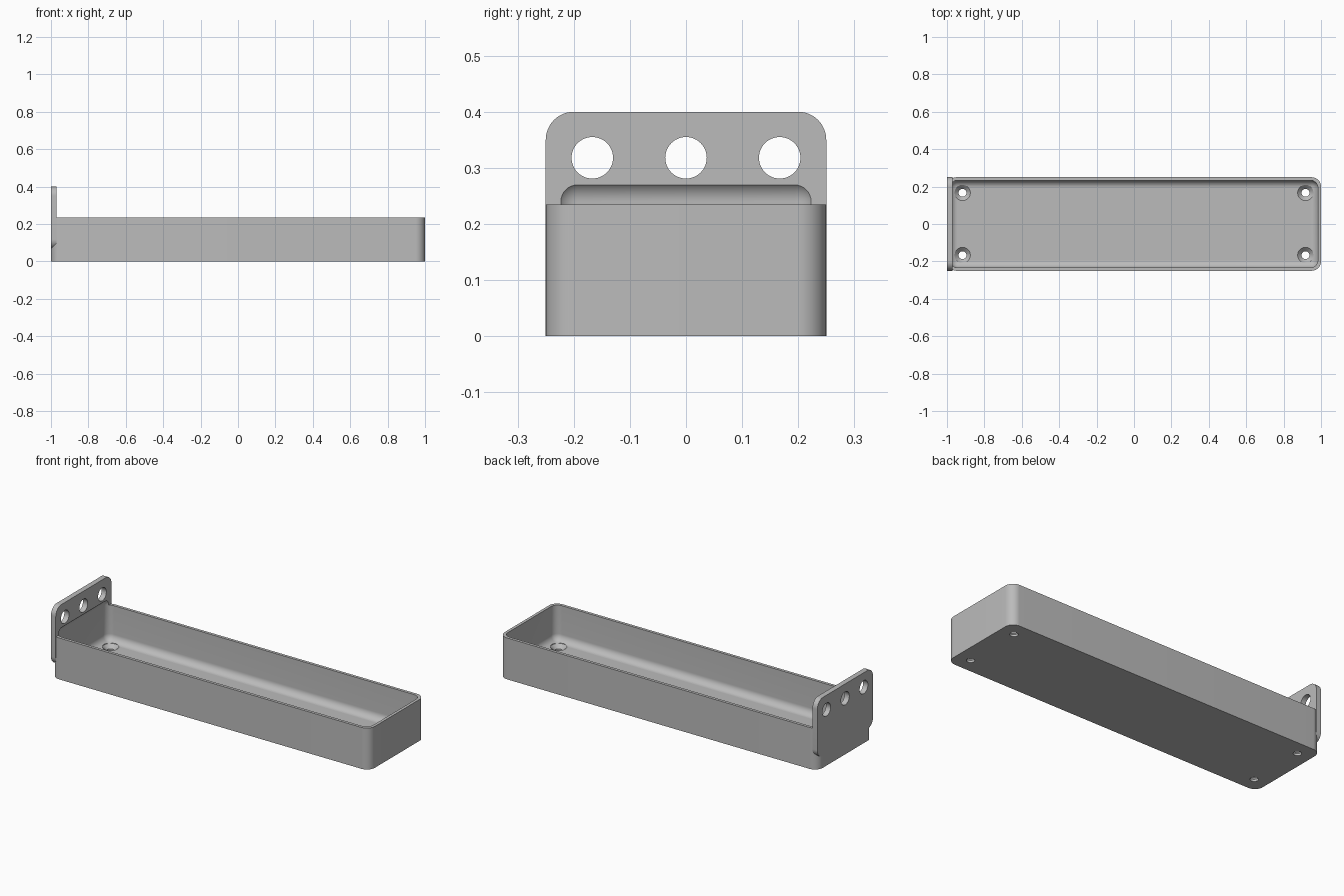
import bpy, bmesh, math
from mathutils import Matrix, Vector

old = bpy.data.objects.get("Cube")
if old:
    bpy.data.objects.remove(old, do_unlink=True)

grey = bpy.data.materials.new("plain grey")
grey.use_nodes = True
grey.diffuse_color = (0.5, 0.5, 0.5, 1)
grey.node_tree.nodes["Principled BSDF"].inputs["Base Color"].default_value = (0.5, 0.5, 0.5, 1)


def make_object(name, bm):
    bmesh.ops.recalc_face_normals(bm, faces=bm.faces)
    mesh = bpy.data.meshes.new(name)
    bm.to_mesh(mesh)
    bm.free()
    mesh.materials.append(grey)
    obj = bpy.data.objects.new(name, mesh)
    bpy.context.collection.objects.link(obj)
    return obj


def rounded_box(name, low, high, radius, axis=None):
    """Box with edges along one axis (or all edges) rounded."""
    low, high = Vector(low), Vector(high)
    bm = bmesh.new()
    bmesh.ops.create_cube(bm, size=1)
    bmesh.ops.scale(bm, vec=high - low, verts=bm.verts)
    bmesh.ops.translate(bm, vec=(low + high) / 2, verts=bm.verts)
    edges = [e for e in bm.edges if axis is None or
             abs((e.verts[0].co - e.verts[1].co).normalized()[axis]) > 0.9]
    bmesh.ops.bevel(bm, geom=edges, offset=radius, segments=12,
                    profile=0.5, affect='EDGES')
    return make_object(name, bm)


def turned(name, profile, matrix):
    """Solid of revolution about local z."""
    bm = bmesh.new()
    verts = [bm.verts.new((r, 0, z)) for r, z in profile]
    edges = [bm.edges.new(pair) for pair in zip(verts, verts[1:])]
    bmesh.ops.spin(bm, geom=verts + edges, cent=(0, 0, 0), axis=(0, 0, 1),
                   angle=math.tau, steps=48)
    bmesh.ops.remove_doubles(bm, verts=bm.verts, dist=1e-5)
    bm.transform(matrix)
    return make_object(name, bm)


def boolean(target, other, operation):
    mod = target.modifiers.new(operation.lower(), 'BOOLEAN')
    mod.operation = operation
    mod.solver = 'EXACT'
    mod.object = other
    bpy.context.view_layer.objects.active = target
    bpy.ops.object.modifier_apply(modifier=mod.name)
    bpy.data.objects.remove(other, do_unlink=True)


WALL, FLOOR = 0.0167, 0.0333

# Tray body and hanging plate
tray = rounded_box("tray", (-1, -0.25, 0), (1, 0.25, 0.235), 0.05, axis=2)
plate = rounded_box("hanging_plate", (-1, -0.25, 0.067), (-0.97, 0.25, 0.4), 0.05, axis=0)
boolean(tray, plate, 'UNION')

# Filleted cavity, also scooping into the plate
cavity = rounded_box("cavity_cutter", (WALL - 1, WALL - 0.25, FLOOR),
                     (1 - WALL, 0.25 - WALL, 0.28), 0.04)
boolean(tray, cavity, 'DIFFERENCE')

# Countersunk screw holes in the floor
screw = [(0, -0.02), (0.021, -0.02), (0.021, 0.0123), (0.042, FLOOR), (0.042, 0.1), (0, 0.1)]
for x in (-0.917, 0.917):
    for y in (-0.167, 0.167):
        boolean(tray, turned("screw_cutter", screw, Matrix.Translation((x, y, 0))), 'DIFFERENCE')

# Hanging holes through the plate
hole = [(0, -0.1), (0.037, -0.1), (0.037, 0.1), (0, 0.1)]
for y in (-0.167, 0, 0.167):
    place = Matrix.Translation((-0.985, y, 0.318)) @ Matrix.Rotation(math.pi / 2, 4, 'Y')
    boolean(tray, turned("hole_cutter", hole, place), 'DIFFERENCE')

# Smooth the fillets and keep the edges crisp
bpy.ops.object.select_all(action='DESELECT')
tray.select_set(True)
bpy.context.view_layer.objects.active = tray
bpy.ops.object.shade_smooth_by_angle(angle=math.radians(25))
